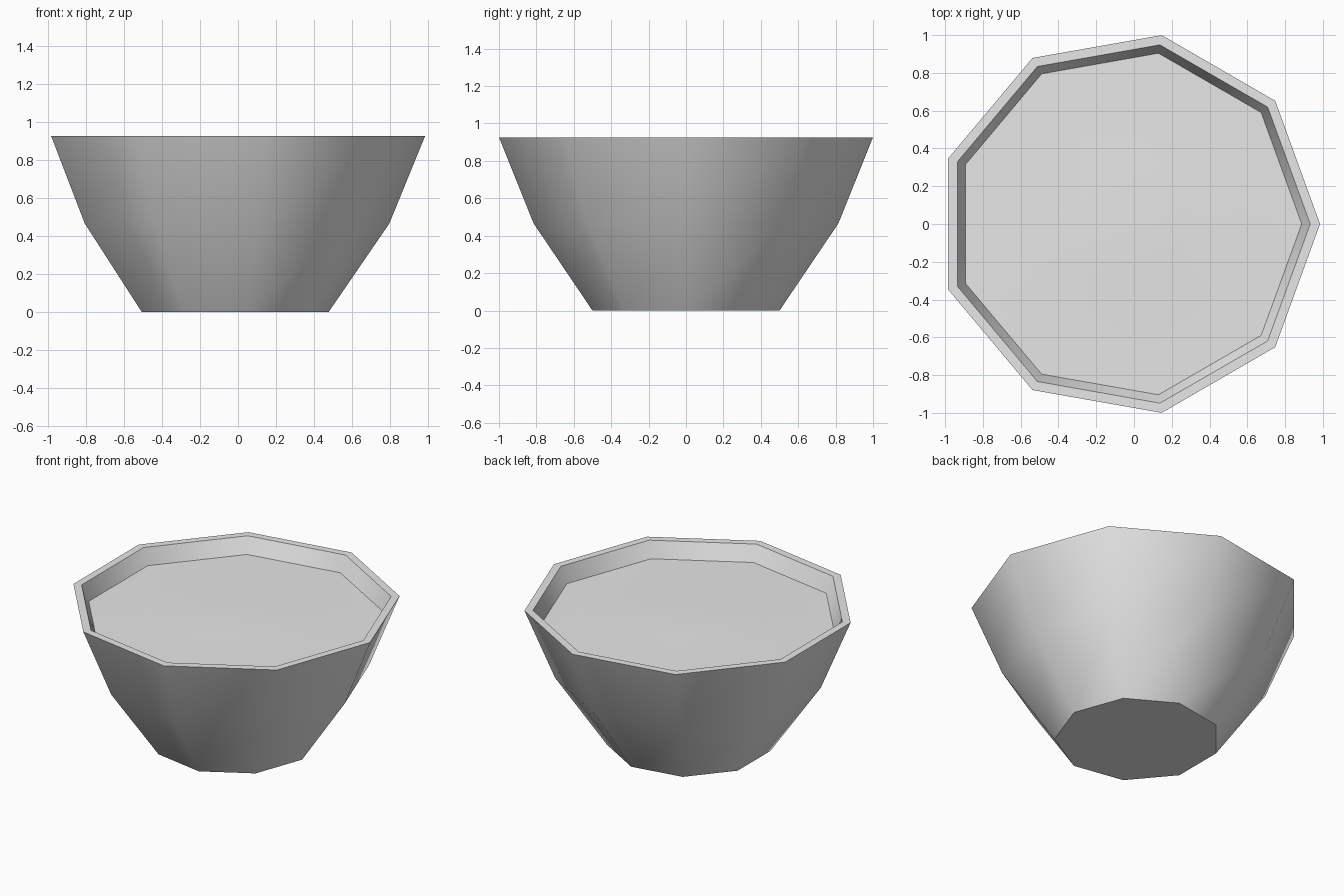
import bpy
import bmesh
import math

SIDES = 9
CENTRE_X = -0.03

cube = bpy.data.objects.get("Cube")
if cube:
    bpy.data.objects.remove(cube, do_unlink=True)

# One plain grey for the whole bowl
grey = bpy.data.materials.new("light_grey")
grey.use_nodes = True
grey.diffuse_color = (0.8, 0.8, 0.8, 1)
grey.node_tree.nodes["Principled BSDF"].inputs["Base Color"].default_value = (0.8, 0.8, 0.8, 1)


def lathe(name, profile, close_start=False, peak=None):
    """Turn (radius, height) points into nine-sided rings and bridge them."""
    bm = bmesh.new()
    rings = []
    for radius, z in profile:
        ring = []
        for i in range(SIDES):
            a = math.tau * i / SIDES
            ring.append(bm.verts.new((CENTRE_X + radius * math.cos(a), radius * math.sin(a), z)))
        rings.append(ring)
    for low, high in zip(rings, rings[1:]):
        for i in range(SIDES):
            j = (i + 1) % SIDES
            bm.faces.new((low[i], low[j], high[j], high[i]))
    if close_start:
        bm.faces.new(rings[0][::-1])
    if peak is not None:
        tip = bm.verts.new((CENTRE_X, 0, peak))
        for i in range(SIDES):
            bm.faces.new((rings[-1][i], rings[-1][(i + 1) % SIDES], tip))
    mesh = bpy.data.meshes.new(name)
    bm.to_mesh(mesh)
    bm.free()
    mesh.materials.append(grey)
    obj = bpy.data.objects.new(name, mesh)
    bpy.context.collection.objects.link(obj)
    bpy.ops.object.select_all(action="DESELECT")
    obj.select_set(True)
    bpy.context.view_layer.objects.active = obj
    bpy.ops.object.shade_smooth_by_angle(angle=math.radians(45))
    return obj


# Bowl: base, flared wall, flat rim and short inner wall
lathe("bowl", [(0.508, 0), (0.827, 0.465), (1.015, 0.925), (0.963, 0.925), (0.918, 0.82)],
      close_start=True)

# Contents: a nearly flat surface with a gentle swell in the middle
lathe("contents", [(0.918, 0.82), (0.6, 0.823), (0.3, 0.834)], peak=0.84)
